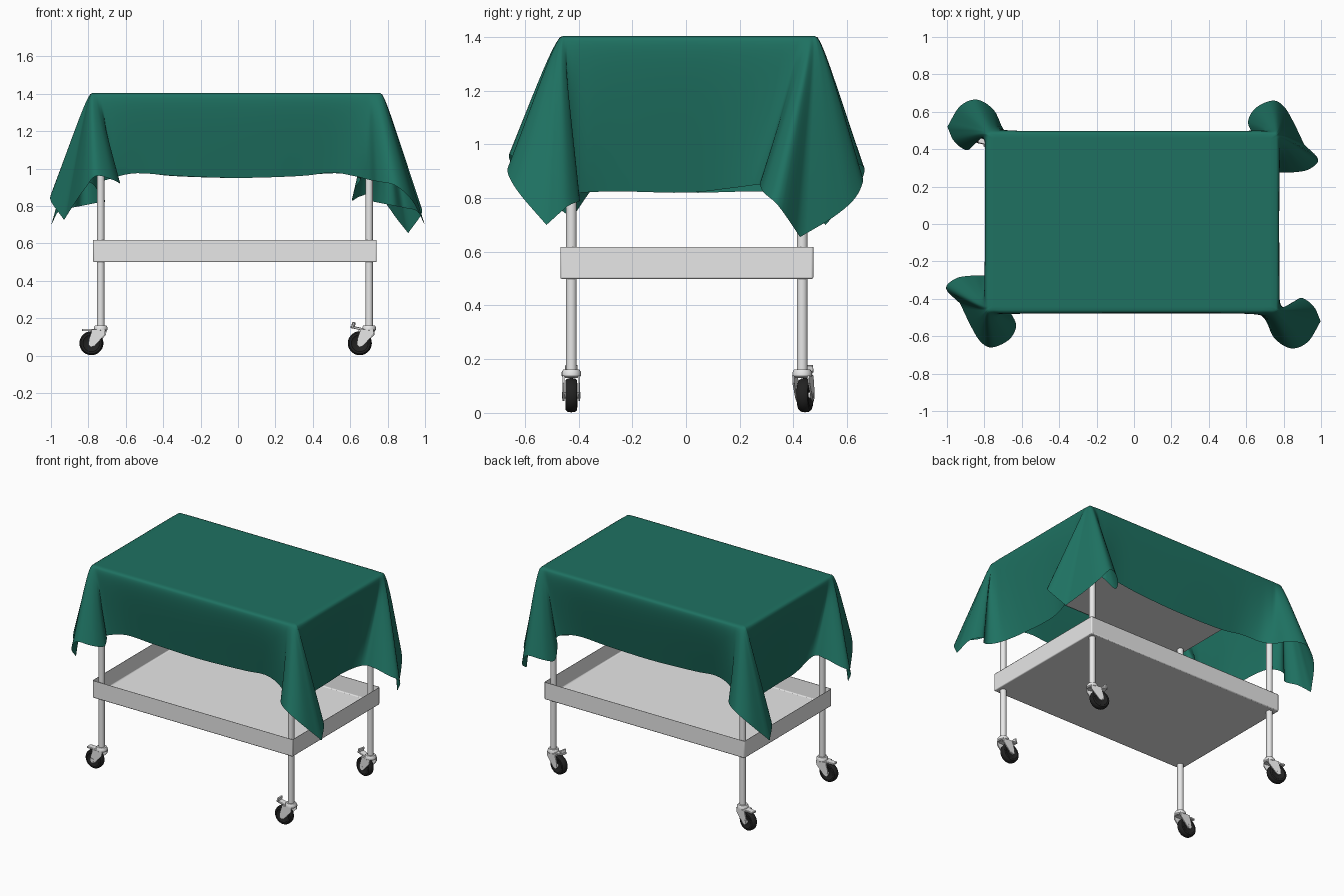
import bpy, bmesh, math
from mathutils import Vector, Matrix

if "Cube" in bpy.data.objects:
    bpy.data.objects.remove(bpy.data.objects["Cube"])


def material(name, rgb):
    m = bpy.data.materials.new(name)
    m.diffuse_color = (*rgb, 1)
    m.use_nodes = True
    m.node_tree.nodes["Principled BSDF"].inputs["Base Color"].default_value = m.diffuse_color
    return m


GREEN = material("green_fabric", (0.013, 0.166, 0.12))
METAL = material("light_metal", (0.8, 0.8, 0.8))
RUBBER = material("black_rubber", (0.016, 0.016, 0.016))


def finish(name, bm, mat, matrix=None, angle=35, bevel=0.0):
    """Turn a bmesh into a named, shaded object."""
    bmesh.ops.recalc_face_normals(bm, faces=bm.faces)
    me = bpy.data.meshes.new(name)
    bm.to_mesh(me)
    bm.free()
    me.materials.append(mat)
    ob = bpy.data.objects.new(name, me)
    bpy.context.collection.objects.link(ob)
    if matrix:
        ob.matrix_world = matrix
    if bevel:
        b = ob.modifiers.new("bevel", 'BEVEL')
        b.width, b.segments, b.limit_method = bevel, 2, 'ANGLE'
    bpy.ops.object.select_all(action='DESELECT')
    bpy.context.view_layer.objects.active = ob
    ob.select_set(True)
    bpy.ops.object.shade_smooth_by_angle(angle=math.radians(angle))
    return ob


def add_box(bm, center, size):
    bmesh.ops.create_cube(bm, size=1, matrix=Matrix.Translation(center) @ Matrix.Diagonal((*size, 1)))


def lathe(bm, profile, steps, matrix):
    """Revolve (radius, height) pairs around local z."""
    rings = [[bm.verts.new(matrix @ Vector((r * math.cos(a), r * math.sin(a), z)))
              for a in (2 * math.pi * i / steps for i in range(steps))] for r, z in profile]
    for a, b in zip(rings, rings[1:]):
        for i in range(steps):
            j = (i + 1) % steps
            bm.faces.new((a[i], a[j], b[j], b[i]))
    bm.faces.new(rings[0])
    bm.faces.new(rings[-1])


# ---- frame: trays and legs ----
CX, CY, LEG_X, LEG_Y = -0.0165, 0.003, 0.7175, 0.43
HX, HY = 0.758, 0.471

bm = bmesh.new()  # open tray: box with its top inset and pushed down
add_box(bm, (CX, CY, 0.5605), (2 * HX, 2 * HY, 0.123))
bm.faces.ensure_lookup_table()
top = max(bm.faces, key=lambda f: f.calc_center_median().z)
bmesh.ops.inset_region(bm, faces=[top], thickness=0.015)
bmesh.ops.translate(bm, verts=top.verts, vec=(0, 0, -0.108))
finish("lower_tray", bm, METAL, bevel=0.006)

bm = bmesh.new()
add_box(bm, (CX, CY, 1.355), (2 * HX, 2 * HY, 0.06))
finish("upper_shelf", bm, METAL, bevel=0.005)


# ---- casters ----
def caster(label, x, y, yaw, lift):
    place = Matrix.Translation((x, y, 0)) @ Matrix.Rotation(math.radians(yaw), 4, 'Z')
    wheel = Matrix.Translation((-0.05, 0, 0.066)) @ Matrix.Rotation(math.pi / 2, 4, 'X')
    # tyre and hub
    bm = bmesh.new()
    lathe(bm, [(0.036, -0.016), (0.045, -0.022), (0.056, -0.021), (0.062, -0.014), (0.064, 0),
               (0.062, 0.014), (0.056, 0.021), (0.045, 0.022), (0.036, 0.016)], 28, wheel)
    finish(label + "_wheel", bm, RUBBER, place)
    bm = bmesh.new()
    lathe(bm, [(0.013, -0.034), (0.013, 0.034)], 14, wheel)
    # swivel collar
    lathe(bm, [(0.03, 0.132), (0.036, 0.138), (0.036, 0.152), (0.03, 0.162)], 20, Matrix())
    # fork cheeks
    outline = [(-0.045, 0.14), (0.025, 0.14), (0.022, 0.112), (-0.032, 0.052),
               (-0.052, 0.045), (-0.066, 0.058), (-0.062, 0.09)]
    for side in (-1, 1):
        a = [bm.verts.new((px, side * 0.026, pz)) for px, pz in outline]
        b = [bm.verts.new((px, side * 0.033, pz)) for px, pz in outline]
        bm.faces.new(a)
        bm.faces.new(b)
        for i in range(len(a)):
            j = (i + 1) % len(a)
            bm.faces.new((a[i], a[j], b[j], b[i]))
    add_box(bm, (-0.015, 0, 0.135), (0.07, 0.066, 0.01))
    finish(label + "_fork", bm, METAL, place)
    # brake pedal
    bm = bmesh.new()
    add_box(bm, (-0.04, 0, 0), (0.08, 0.04, 0.012))
    if lift:
        add_box(bm, (-0.07, 0, 0.012), (0.012, 0.046, 0.03))
    tilt = Matrix.Translation((-0.02, 0, 0.137)) @ Matrix.Rotation(math.radians(lift), 4, 'Y')
    finish(label + "_brake", bm, METAL, place @ tilt, bevel=0.003)


for sx, xn in ((-1, "left"), (1, "right")):
    for sy, yn in ((-1, "front"), (1, "back")):
        x, y = CX + sx * LEG_X, CY + sy * LEG_Y
        bm = bmesh.new()
        lathe(bm, [(0.02, 0.15), (0.02, 1.34)], 20, Matrix.Translation((x, y, 0)))
        finish(f"{yn}_{xn}_leg", bm, METAL)
        caster(f"{yn}_{xn}_caster", x, y, -12 if sy > 0 else 0, 12 if sx > 0 else 0)

# ---- draped cloth: lofted from the shelf rim to a wavy hem ----
MID = Vector((-0.01, 0.01))
RX, RY, TOP = 0.77, 0.47, 1.403

front_hem = [(0, -.415, .95), (.33, -.41, .96), (.5, -.42, .978), (.62, -.45, .96)]
curl_hem = [(.70, -.51, .94), (.75, -.61, .93), (.84, -.665, .91), (.93, -.63, .83),
            (.998, -.52, .70), (.96, -.44, .77), (.89, -.395, .79), (.84, -.45, .80),
            (.79, -.45, .81), (.74, -.39, .82)]
side_hem = [(.705, -.25, .825), (.69, 0, .82), (.705, .15, .835)]
flare_hem = [(.76, .265, .85), (.84, .275, .85), (.93, .29, .82), (.985, .345, .77),
             (.91, .425, .655), (.85, .55, .73), (.80, .63, .80), (.74, .66, .87),
             (.65, .62, .85), (.61, .55, .83), (.63, .49, .90), (.65, .46, .95)]
back_hem = [(.52, .43, .975), (.3, .42, .96)]


def corner_rim(n, sx, sy, along_x_first):
    """Rim points packed around one corner, in walking order."""
    c = MID + Vector((sx * RX, sy * RY))
    pts = []
    for i in range(n):
        t = 2 * i / (n - 1) - 1
        on_x = (t < 0) == along_x_first
        d = 0.06 * abs(t) ** 1.5 + 0.003
        pts.append(c - (Vector((sx * d, 0)) if on_x else Vector((0, sy * d))))
    return pts


rim = [Vector((p[0], MID.y - RY)) for p in front_hem]
rim += corner_rim(len(curl_hem), 1, -1, True)
rim += [Vector((MID.x + RX, p[1])) for p in side_hem]
rim += corner_rim(len(flare_hem), 1, 1, False)
rim += [Vector((p[0], MID.y + RY)) for p in back_hem]
hem = [Vector(p) for p in front_hem + curl_hem + side_hem + flare_hem + back_hem]
# second half is the first turned half way round, its flared corner hanging higher
curl_0 = len(front_hem)
flare_0 = curl_0 + len(curl_hem) + len(side_hem)
curl_tip, flare_tip = curl_0 + 4, flare_0 + 4
half = len(hem)
tips = {curl_tip, flare_tip, curl_tip + half, flare_tip + half}
rim += [2 * MID - p for p in rim]
for i in range(half):
    p = hem[i]
    in_curl = curl_0 <= i < flare_0 - len(side_hem)
    in_flare = flare_0 <= i < flare_0 + len(flare_hem)
    rise = (0.09 if i > flare_tip else 0.07) * max(0, min(1, (0.93 - p.z) / 0.06)) if in_flare else 0
    hem.append(Vector((-p.x - (0 if in_curl else 0.02), -p.y, p.z + rise)))


def catmull(a, b, c, d, t):
    return 0.5 * (2 * b + (c - a) * t + (2 * a - 5 * b + 4 * c - d) * t * t
                  + (3 * b - a - 3 * c + d) * t ** 3)


SUB, ROWS = 5, 20
n = len(rim)
columns = []
for i in range(n):
    j = (i + 1) % n
    b, c = hem[i], hem[j]
    a = 2 * b - c if i in tips else hem[i - 1]          # keep the cloth tips pointed
    d = 2 * c - b if j in tips else hem[(i + 2) % n]
    for k in range(SUB):
        t = k / SUB
        columns.append((rim[i].lerp(rim[j], t), catmull(a, b, c, d, t)))


def ramp(d, half):
    return math.copysign(max(0, min(1, 1 - (half - abs(d)) / 0.07)), d)


bm = bmesh.new()
grid = []
for p, h in columns:
    out = Vector((ramp(p.x - MID.x, RX), ramp(p.y - MID.y, RY)))
    corner = abs(out.x * out.y)
    roll = 0.022 - 0.01 * corner
    power = 0.93 + 0.25 * (1 - corner)
    # flat top rings, then the hanging rows
    col = [bm.verts.new((*(MID + (p - MID) * k), TOP)) for k in (0.9, 0.96)]
    for r in range(ROWS + 1):
        s = (r / ROWS) ** 1.5
        flat = p.lerp(h.xy, s ** power) + out * roll * math.sin(math.pi * s ** 0.4)
        col.append(bm.verts.new((flat.x, flat.y, TOP + (h.z - TOP) * s)))
    grid.append(col)
for i, a in enumerate(grid):
    b = grid[(i + 1) % len(grid)]
    for r in range(len(a) - 1):
        bm.faces.new((a[r], a[r + 1], b[r + 1], b[r]))
bm.faces.new([c[0] for c in grid])
finish("draped_cloth", bm, GREEN, angle=70)
